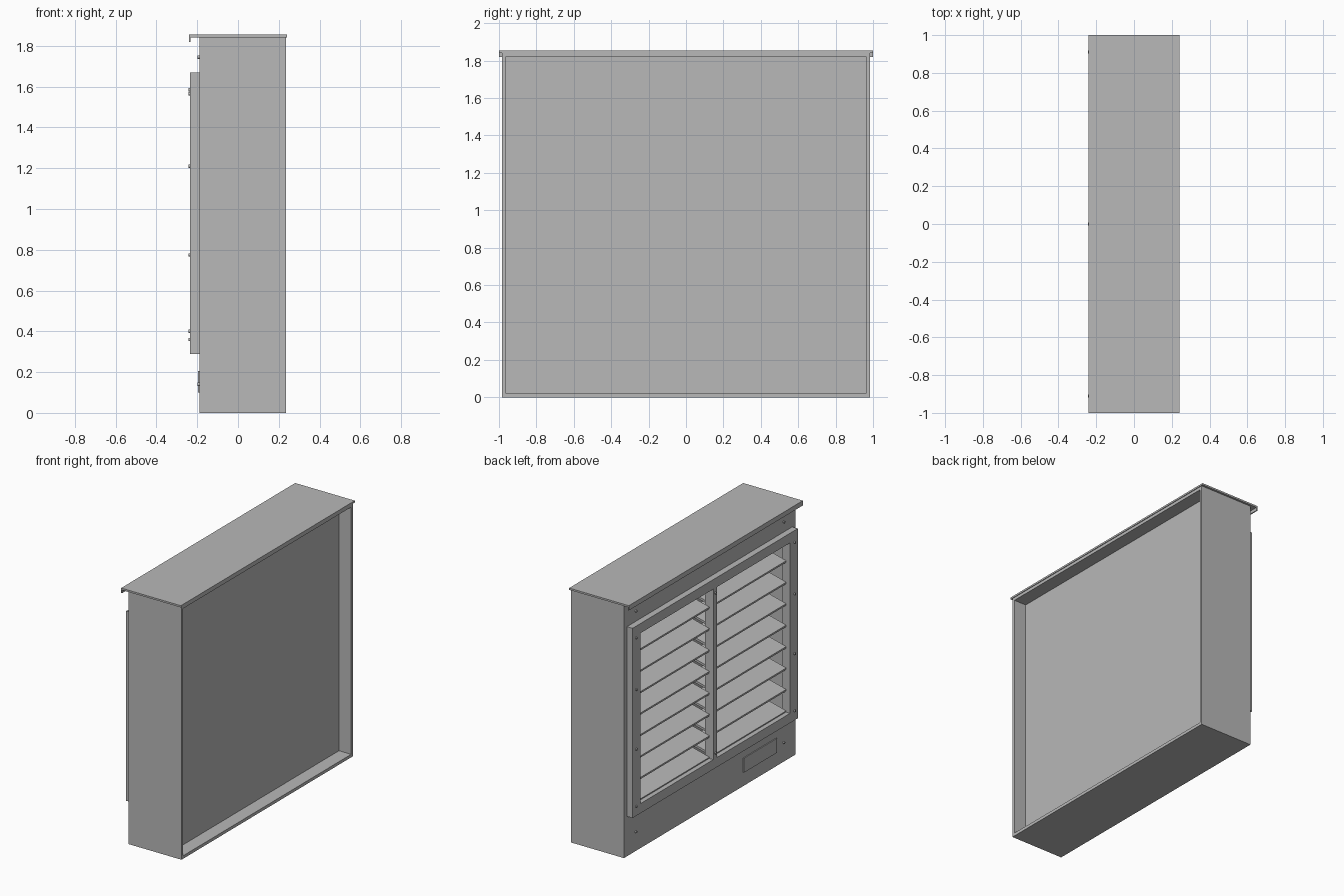
import bpy, bmesh, math
from mathutils import Matrix

if "Cube" in bpy.data.objects:
    bpy.data.objects.remove(bpy.data.objects["Cube"])

grey = bpy.data.materials.new("light_grey_metal")
grey.diffuse_color = (0.48, 0.48, 0.48, 1)
grey.use_nodes = True
grey.node_tree.nodes["Principled BSDF"].inputs["Base Color"].default_value = grey.diffuse_color


def finish(name, bm):
    me = bpy.data.meshes.new(name)
    bm.to_mesh(me)
    bm.free()
    me.materials.append(grey)
    ob = bpy.data.objects.new(name, me)
    bpy.context.collection.objects.link(ob)
    return ob


def add_box(bm, x, y, z):
    """Box from (min, max) pairs on each axis."""
    size = [b - a for a, b in (x, y, z)]
    mid = [(a + b) / 2 for a, b in (x, y, z)]
    m = Matrix.Translation(mid) @ Matrix.Diagonal((*size, 1))
    bmesh.ops.create_cube(bm, size=1, matrix=m)


def box(name, x, y, z):
    bm = bmesh.new()
    add_box(bm, x, y, z)
    return finish(name, bm)


def ring(name, x, outer, inner):
    """Rectangular frame facing x; outer and inner are (y0, y1, z0, z1)."""
    bm = bmesh.new()
    loops = []
    for xx in x:
        for y0, y1, z0, z1 in (outer, inner):
            loops.append([bm.verts.new((xx, a, b)) for a, b in
                          ((y0, z0), (y1, z0), (y1, z1), (y0, z1))])
    fo, fi, bo, bi = loops
    for a, b in ((fo, fi), (fi, bi), (bi, bo), (bo, fo)):
        for i in range(4):
            j = (i + 1) % 4
            bm.faces.new((a[i], a[j], b[j], b[i]))
    bmesh.ops.recalc_face_normals(bm, faces=bm.faces)
    return finish(name, bm)


# Cabinet: open-backed shell, pierced front plate, recessed back panel
HOLE = (-0.86, 0.86, 0.36, 1.60)
ring("cabinet_shell", (-0.19, 0.235), (-0.985, 0.985, 0, 1.842),
     (-0.965, 0.965, 0.022, 1.82))
ring("front_plate", (-0.19, -0.17), (-0.97, 0.97, 0.015, 1.83), HOLE)
box("back_panel", (0.12, 0.137), (-0.97, 0.97), (0.015, 1.83))

# Roof cap with drip lip
bm = bmesh.new()
add_box(bm, (-0.24, 0.24), (-1, 1), (1.842, 1.855))
add_box(bm, (-0.24, -0.232), (-1, 1), (1.82, 1.842))
finish("roof_cap", bm)

# Louvre frame and central mullion
ring("louvre_frame", (-0.235, -0.19), (-0.95, 0.95, 0.29, 1.67), HOLE)
box("mullion", (-0.235, -0.17), (-0.022, 0.022), (0.36, 1.60))

# Louvre blades: eight per bay, rising gently inwards
TILT, DEPTH, THICK = math.radians(14), 0.22, 0.016
for side, (y0, y1) in (("left", (0.02, 0.862)), ("right", (-0.862, -0.02))):
    for k in range(8):
        bm = bmesh.new()
        add_box(bm, (0, DEPTH), (y0, y1), (-THICK / 2, THICK / 2))
        m = Matrix.Translation((-0.202, 0, 0.362 + 0.156 * k)) @ \
            Matrix.Rotation(-TILT, 4, 'Y')
        bmesh.ops.transform(bm, matrix=m, verts=bm.verts)
        finish(f"{side}_blade_{k + 1}", bm)

# Thin plate low on the front
box("data_plate", (-0.197, -0.19), (-0.765, -0.386), (0.10, 0.205))

# Screw heads on the frame, mullion and front plate
spots = [(-0.235, s * 0.91, z) for s in (-1, 1) for z in (1.585, 1.21, 0.775, 0.36)]
spots += [(-0.235, 0, z) for z in (1.565, 0.40)]
spots += [(-0.19, s * 0.85, z) for s in (-1, 1) for z in (0.14, 1.745)]
bm = bmesh.new()
for x, y, z in spots:
    m = Matrix.Translation((x - 0.003, y, z)) @ Matrix.Rotation(math.pi / 2, 4, 'Y')
    bmesh.ops.create_cone(bm, cap_ends=True, segments=12, radius1=0.008,
                          radius2=0.008, depth=0.012, matrix=m)
finish("screw_heads", bm)
